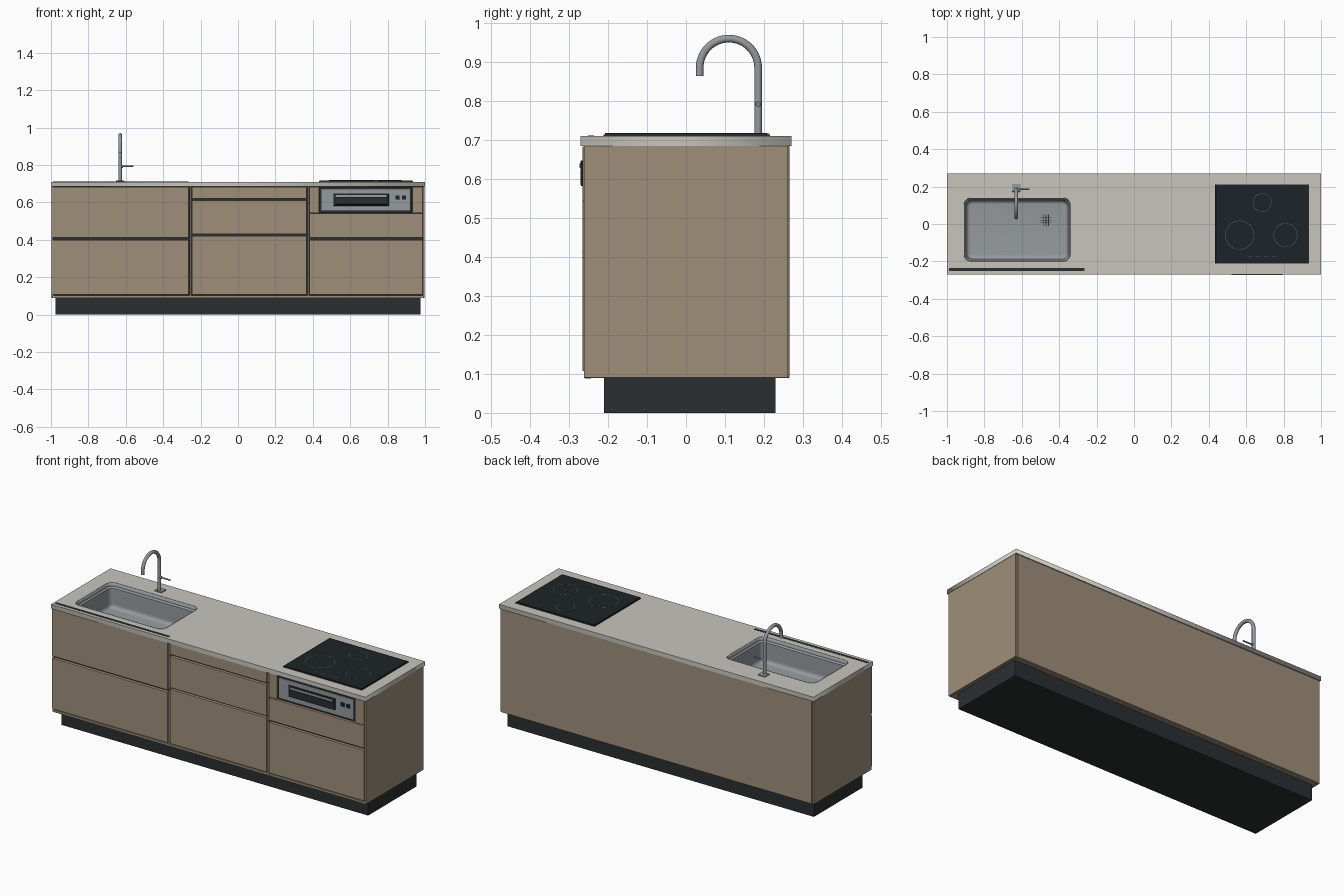
import bpy, bmesh, math
from mathutils import Vector

if "Cube" in bpy.data.objects:
    bpy.data.objects.remove(bpy.data.objects["Cube"])


def mat(name, r, g, b):
    m = bpy.data.materials.new(name)
    m.diffuse_color = (r, g, b, 1)
    m.use_nodes = True
    m.node_tree.nodes["Principled BSDF"].inputs["Base Color"].default_value = m.diffuse_color
    return m


WOOD = mat("wood", 0.35, 0.275, 0.195)
STONE = mat("stone", 0.58, 0.56, 0.51)
STEEL = mat("steel", 0.30, 0.325, 0.34)
DARK = mat("dark", 0.024, 0.028, 0.031)
GLASS = mat("black_glass", 0.012, 0.017, 0.021)
MARK = mat("marking", 0.12, 0.13, 0.14)


def finish(name, bm, material, smooth=False):
    me = bpy.data.meshes.new(name)
    bm.to_mesh(me)
    bm.free()
    ob = bpy.data.objects.new(name, me)
    bpy.context.collection.objects.link(ob)
    me.materials.append(material)
    if smooth:
        shade(ob)
    return ob


def shade(ob):
    bpy.ops.object.select_all(action='DESELECT')
    ob.select_set(True)
    bpy.context.view_layer.objects.active = ob
    bpy.ops.object.shade_smooth_by_angle(angle=math.radians(35))


def box(name, x, y, z, material, bevel=0.0):
    """Box from (min, max) pairs."""
    bm = bmesh.new()
    bmesh.ops.create_cube(bm, size=1)
    for v in bm.verts:
        v.co = Vector([(a + b) / 2 + c * (b - a) for (a, b), c in zip((x, y, z), v.co)])
    if bevel:
        bmesh.ops.bevel(bm, geom=bm.edges[:], offset=bevel, segments=2, affect='EDGES', profile=0.5)
    return finish(name, bm, material)


def rounded_rect(x, y, r, n=8):
    pts = []
    for k, (cx, cy) in enumerate([(x[1] - r, y[1] - r), (x[0] + r, y[1] - r),
                                  (x[0] + r, y[0] + r), (x[1] - r, y[0] + r)]):
        for i in range(n + 1):
            a = math.pi / 2 * (k + i / n)
            pts.append((cx + r * math.cos(a), cy + r * math.sin(a)))
    return pts


def to_mesh(name, cu, material, loc=(0, 0, 0)):
    ob = bpy.data.objects.new(name, cu)
    ob.location = loc
    bpy.context.collection.objects.link(ob)
    bpy.ops.object.select_all(action='DESELECT')
    ob.select_set(True)
    bpy.context.view_layer.objects.active = ob
    bpy.ops.object.convert(target='MESH')
    ob = bpy.context.object
    ob.data.materials.clear()
    ob.data.materials.append(material)
    return ob


def spline(cu, pts, cyclic):
    s = cu.splines.new('POLY')
    s.points.add(len(pts) - 1)
    for p, c in zip(s.points, pts):
        p.co = (*c, 0, 1) if len(c) == 2 else (*c, 1)
    s.use_cyclic_u = cyclic


def tube(name, pts, r, material):
    cu = bpy.data.curves.new(name, 'CURVE')
    cu.dimensions = '3D'
    cu.bevel_depth = r
    cu.bevel_resolution = 6
    cu.use_fill_caps = True
    spline(cu, pts, False)
    shade(to_mesh(name, cu, material))


def ring(name, x, y, z, r, w, material, n=64):
    """Flat thin circular marking."""
    cu = bpy.data.curves.new(name, 'CURVE')
    cu.dimensions = '2D'
    cu.fill_mode = 'BOTH'
    cu.extrude = 0.0005
    for rr in (r, r - w):
        spline(cu, [(rr * math.cos(2 * math.pi * i / n), rr * math.sin(2 * math.pi * i / n))
                    for i in range(n)], True)
    to_mesh(name, cu, material, (x, y, z))


# Plinth and carcass panels
box("plinth", (-.975, .975), (-.21, .23), (0, .09), DARK)
box("carcass_bottom", (-.987, .987), (-.262, .25), (.09, .102), WOOD)
box("back_panel", (-.985, .985), (.25, .265), (.09, .685), WOOD, .001)
box("front_backing", (-.988, .988), (-.244, -.236), (.102, .685), DARK)
for side, s in (("left", -1), ("right", 1)):
    box(side + "_end_panel", sorted((s * .988, s * .998)), (-.262, .262), (.09, .686), WOOD, .001)
for i, x in enumerate((-.255, .375)):
    box(f"divider_{i}", (x - .004, x + .004), (-.259, -.244), (.088, .685), WOOD)

# Drawer fronts
FRONTS = {
    "left": ((-.998, -.263), [(.108, .399), (.411, .683)]),
    "middle": ((-.247, .367), [(.108, .420), (.430, .610), (.621, .683)]),
    "right": ((.383, .988), [(.108, .399), (.411, .540)]),
}
for name, (xr, rows) in FRONTS.items():
    for i, zr in enumerate(rows):
        box(f"{name}_drawer_front_{i}", xr, (-.265, -.247), zr, WOOD, .0012)
for i, xr in enumerate(((.383, .434), (.932, .988))):
    box(f"oven_side_filler_{i}", xr, (-.265, -.247), (.544, .683), WOOD, .001)

# Built-in grill
box("grill_frame", (.436, .930), (-.262, -.20), (.546, .683), DARK, .001)
box("grill_face", (.446, .920), (-.266, -.255), (.557, .673), STEEL, .002)
box("grill_window", (.510, .806), (-.270, -.26), (.582, .648), GLASS, .002)
box("grill_handle", (.522, .794), (-.273, -.265), (.628, .640), STEEL, .002)
box("grill_window_inset", (.522, .794), (-.271, -.265), (.590, .622), DARK, .001)
for i, x in enumerate((.852, .888)):
    box(f"grill_button_{i}", (x - .011, x + .011), (-.271, -.26), (.616, .638), GLASS, .002)

# Countertop with sink cut-out
SX, SY, SR = (-.91, -.34), (-.20, .14), .04
cu = bpy.data.curves.new("countertop", 'CURVE')
cu.dimensions = '2D'
cu.fill_mode = 'BOTH'
cu.extrude = .0125
spline(cu, [(-1, -.27), (1, -.27), (1, .27), (-1, .27)], True)
spline(cu, rounded_rect(SX, SY, SR), True)
to_mesh("countertop", cu, STONE, (0, 0, .6975))
box("front_rail_strip", (-.99, -.265), (-.252, -.236), (.705, .7112), DARK)

# Sink basin lofted from rounded rectangles (inset, height)
bm = bmesh.new()
rings = []
levels = [(.003, .7105), (.004, .690), (.012, .682), (.014, .600)]
levels += [(.014 + .02 * (1 - math.cos(a)), .59 - .02 * math.sin(a))
           for a in [math.pi / 2 * i / 5 for i in range(6)]]
for d, z in levels:
    loop = rounded_rect((SX[0] + d, SX[1] - d), (SY[0] + d, SY[1] - d), max(SR - d * .7, .012))
    rings.append([bm.verts.new((*p, z)) for p in loop])
n = len(rings[0])
for a, b in zip(rings, rings[1:]):
    for i in range(n):
        j = (i + 1) % n
        bm.faces.new((a[i], a[j], b[j], b[i]))
bm.faces.new(rings[-1])
sink = finish("sink_basin", bm, STEEL, True)
sol = sink.modifiers.new("thickness", 'SOLIDIFY')
sol.thickness = .002
sol.offset = -1

# Drain with grille bars
ring("drain_ring", -.47, .02, .5712, .026, .004, STEEL, 32)
for i in (-1, 0, 1):
    o = i * .013
    box(f"drain_bar_x{i + 1}", (-.50, -.44), (.018 + o, .022 + o), (.570, .573), DARK)
    box(f"drain_bar_y{i + 1}", (-.472 + o, -.468 + o), (-.01, .05), (.570, .573), DARK)

# Tap: base plate, swan neck and side lever
FX, FY = -.63, .185
box("tap_base", (FX - .023, FX + .023), (FY - .013, FY + .03), (.709, .716), STEEL, .002)
neck = [(FX, FY, .714), (FX, FY, .80)]
neck += [(FX, .11 + .075 * math.cos(math.pi * i / 28), .885 + .075 * math.sin(math.pi * i / 28))
         for i in range(29)]
neck.append((FX, .035, .864))
tube("tap_neck", neck, .0098, STEEL)
tube("tap_lever", [(FX, FY, .792), (FX + .07, FY, .792)], .004, STEEL)
tube("tap_lever_collar", [(FX, FY, .792), (FX + .016, FY, .792)], .007, STEEL)

# Cooktop with zone markings
box("cooktop_trim", (.434, .936), (-.211, .211), (.708, .714), DARK)
box("cooktop_glass", (.437, .933), (-.208, .208), (.712, .718), GLASS, .001)
for i, (x, y, r) in enumerate(((.565, -.06, .078), (.81, -.06, .064), (.685, .115, .05))):
    ring(f"cooking_zone_{i}", x, y, .718, r, .0025, MARK)
for i in range(4):
    x = .622 + i * .042
    box(f"touch_mark_{i}", (x - .008, x + .008), (-.174, -.170), (.717, .7185), MARK)
